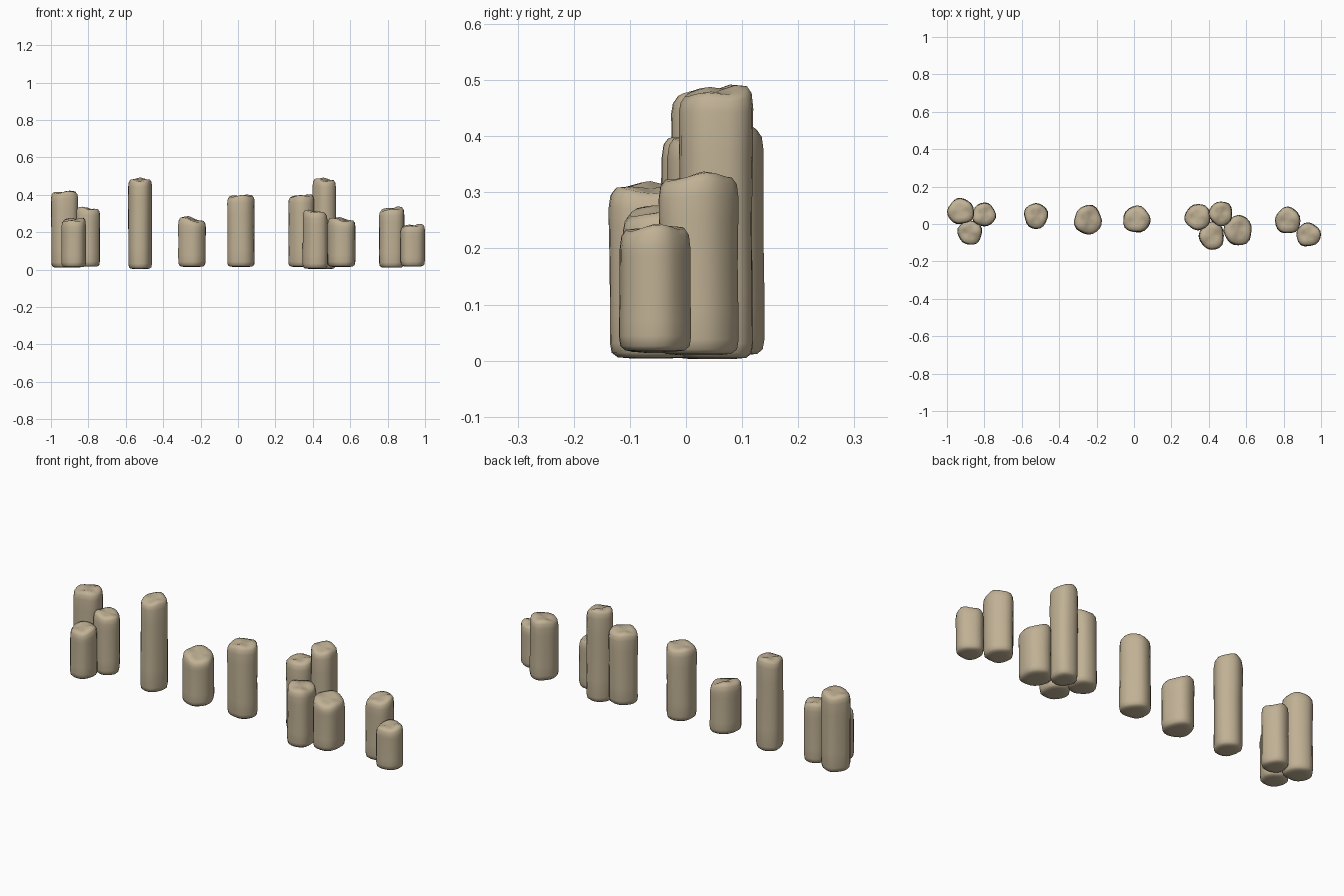
import bpy, bmesh, math, random

if "Cube" in bpy.data.objects:
    bpy.data.objects.remove(bpy.data.objects["Cube"])

stone = bpy.data.materials.new("tan_stone")
stone.diffuse_color = (0.53, 0.44, 0.30, 1)
stone.use_nodes = True
stone.node_tree.nodes["Principled BSDF"].inputs["Base Color"].default_value = stone.diffuse_color

N = 20  # sides per column

# name, x range, y range, bottom, top, top tilt (x, y)
COLUMNS = [
    ("left_group_tall",   -1.00, -0.855, 0.00, 0.14, 0.010, 0.420, 0.004, 0.00),
    ("left_group_mid",    -0.865, -0.737, -0.013, 0.115, 0.015, 0.332, -0.006, 0.00),
    ("left_group_short",  -0.945, -0.812, -0.112, 0.02, 0.012, 0.272, 0.004, 0.006),
    ("slim_tall_post",    -0.588, -0.458, -0.027, 0.112, 0.003, 0.487, 0.00, 0.006),
    ("short_post",        -0.320, -0.172, -0.058, 0.103, 0.014, 0.276, -0.012, 0.006),
    ("centre_post",       -0.058, 0.090, -0.045, 0.100, 0.014, 0.400, 0.003, 0.00),
    ("right_group_back",   0.268, 0.408, -0.035, 0.107, 0.014, 0.400, 0.004, 0.00),
    ("right_group_tall",   0.397, 0.525, -0.013, 0.120, 0.003, 0.487, -0.005, 0.005),
    ("right_group_front",  0.345, 0.480, -0.138, 0.013, 0.004, 0.315, -0.006, 0.00),
    ("right_group_short",  0.478, 0.628, -0.115, 0.050, 0.014, 0.275, -0.008, 0.005),
    ("end_pair_tall",      0.753, 0.890, -0.050, 0.095, 0.010, 0.331, 0.006, 0.005),
    ("end_pair_short",     0.868, 1.000, -0.120, 0.010, 0.016, 0.241, 0.004, 0.003),
]


def column(name, x0, x1, y0, y1, z0, z1, tx, ty, seed):
    rnd = random.Random(seed)
    # irregular worn outline, scaled to fill the column's footprint
    ph = [rnd.uniform(0, math.tau) for _ in range(4)]
    ring = []
    for i in range(N):
        a = math.tau * i / N
        r = 1 + 0.035 * math.cos(3 * a + ph[0]) + 0.025 * math.cos(5 * a + ph[1])
        ring.append((r * math.cos(a), r * math.sin(a)))
    lo = [min(p[k] for p in ring) for k in (0, 1)]
    hi = [max(p[k] for p in ring) for k in (0, 1)]
    ring = [tuple(2 * (p[k] - lo[k]) / (hi[k] - lo[k]) - 1 for k in (0, 1)) for p in ring]
    cx, cy, rx, ry = (x0 + x1) / 2, (y0 + y1) / 2, (x1 - x0) / 2, (y1 - y0) / 2
    h = z1 - z0
    # profile: radius factor, height, how much the top tilt applies
    prof = [(0.50, 0, 0), (0.80, 0.002, 0), (0.94, 0.010, 0), (0.985, 0.028, 0),
            (0.985, 0.25 * h, 0), (0.975, 0.5 * h, 0), (0.985, 0.75 * h, 0),
            (0.985, h - 0.042, 0.5), (0.94, h - 0.019, 1), (0.82, h - 0.007, 1),
            (0.50, h - 0.005, 1)]
    bm = bmesh.new()
    rings = []
    for f, z, t in prof:
        vs = []
        for i, (u, v) in enumerate(ring):
            a = math.tau * i / N
            wob = 0.015 * math.cos(2 * a + ph[2] + 12 * z)
            dz = t * (tx * u + ty * v + 0.004 * math.cos(3 * a + ph[3]))
            g = f + wob
            vs.append(bm.verts.new((cx + rx * u * g, cy + ry * v * g, z0 + z + dz)))
        rings.append(vs)
    for a, b in zip(rings, rings[1:]):
        for i in range(N):
            j = (i + 1) % N
            bm.faces.new((a[i], a[j], b[j], b[i]))
    # closed, slightly dished ends
    for vs, z, flip in ((rings[0], z0, True), (rings[-1], z1 - 0.008, False)):
        c = bm.verts.new((cx, cy, z))
        for i in range(N):
            t = (vs[i], vs[(i + 1) % N], c)
            bm.faces.new(t[::-1] if flip else t)
    for f in bm.faces:
        f.smooth = True
    me = bpy.data.meshes.new(name)
    bm.to_mesh(me)
    bm.free()
    me.materials.append(stone)
    ob = bpy.data.objects.new(name, me)
    bpy.context.collection.objects.link(ob)
    return ob


for k, c in enumerate(COLUMNS):
    column(*c, seed=k + 3)
